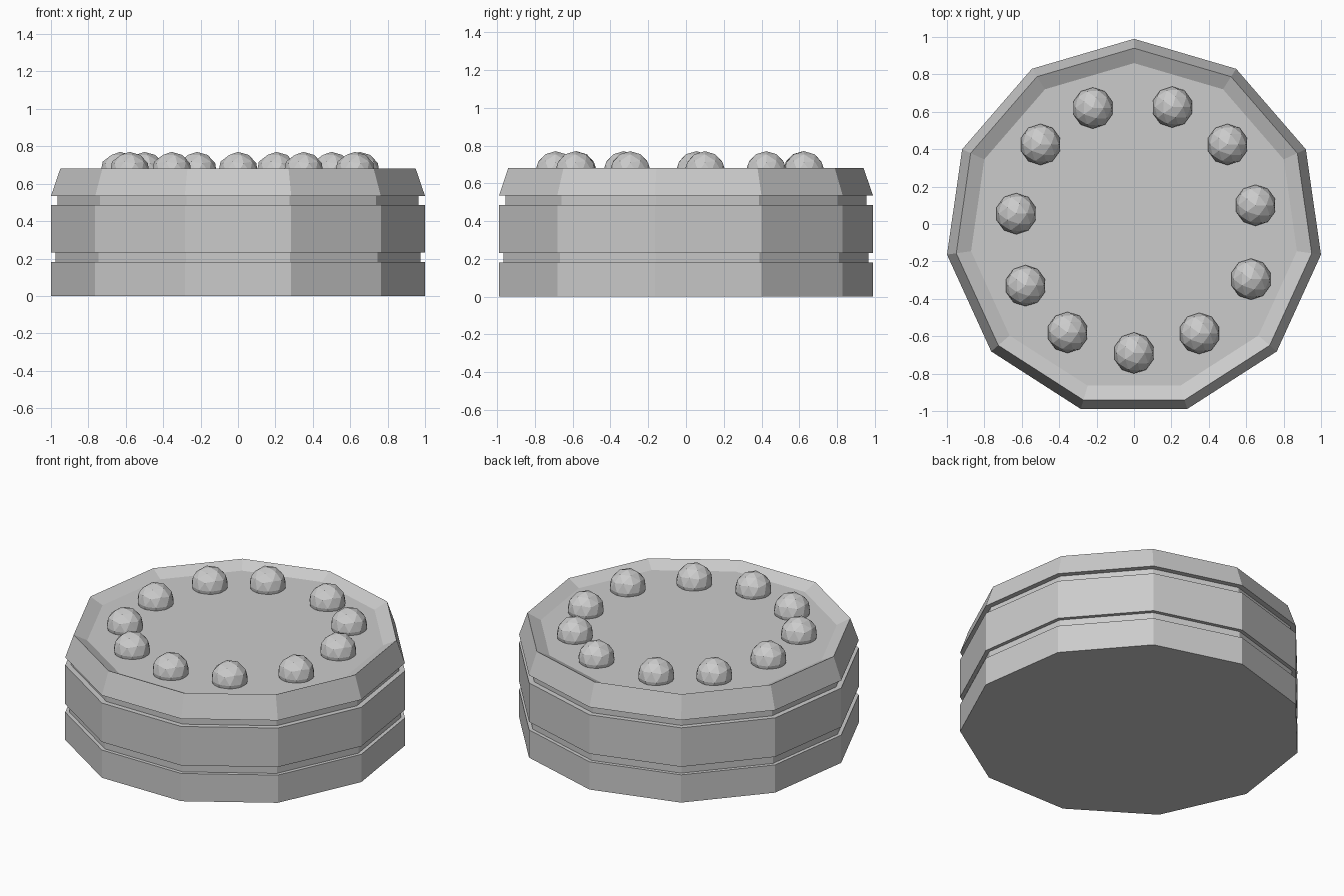
import bpy, bmesh, math

if "Cube" in bpy.data.objects:
    bpy.data.objects.remove(bpy.data.objects["Cube"])

SIDES = 11
CENTRE_Y = -0.02


def lathe(name, profile):
    """Faceted solid from (radius, z) rings, capped at both ends."""
    bm = bmesh.new()
    rings = []
    for r, z in profile:
        angles = [math.pi / 2 + i * math.tau / SIDES for i in range(SIDES)]
        rings.append([bm.verts.new((r * math.cos(a), CENTRE_Y + r * math.sin(a), z))
                      for a in angles])
    for low, high in zip(rings, rings[1:]):
        for i in range(SIDES):
            j = (i + 1) % SIDES
            bm.faces.new((low[i], low[j], high[j], high[i]))
    bm.faces.new(rings[0][::-1])
    bm.faces.new(rings[-1])
    mesh = bpy.data.meshes.new(name)
    bm.to_mesh(mesh)
    bm.free()
    obj = bpy.data.objects.new(name, mesh)
    bpy.context.collection.objects.link(obj)


# Layered body: two filling grooves, sloped top edge, shallow recessed top
lathe("cake_body", [
    (1.01, 0), (1.01, 0.18), (0.986, 0.18), (0.986, 0.232), (1.01, 0.232),
    (1.01, 0.485), (0.976, 0.485), (0.976, 0.535), (1.01, 0.535),
    (0.96, 0.68), (0.88, 0.64)])

# Ring of slightly uneven round toppings
toppings = [(-0.22, 0.62), (0.205, 0.625), (0.50, 0.425), (0.65, 0.10),
            (0.625, -0.295), (0.35, -0.585), (0, -0.69), (-0.355, -0.58),
            (-0.58, -0.33), (-0.63, 0.055), (-0.50, 0.425)]
for i, (x, y) in enumerate(toppings, 1):
    bpy.ops.mesh.primitive_ico_sphere_add(subdivisions=2, radius=0.11,
                                          location=(x, y, 0.66))
    bpy.context.object.name = f"topping_{i}"
